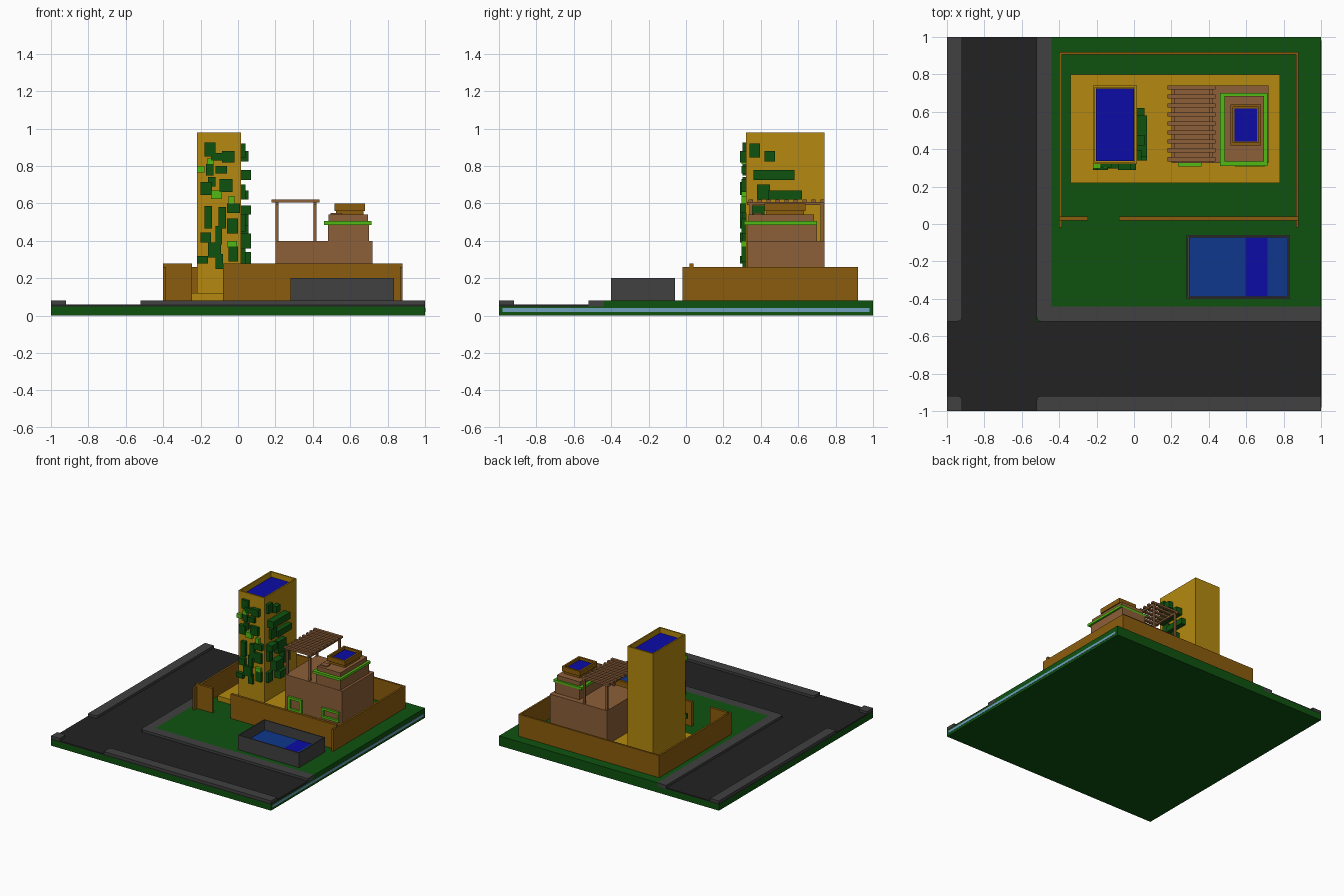
import bpy, bmesh

cube = bpy.data.objects.get("Cube")
if cube:
    bpy.data.objects.remove(cube, do_unlink=True)


def material(name, rgb):
    m = bpy.data.materials.new(name)
    m.use_nodes = True
    m.diffuse_color = (*rgb, 1)
    m.node_tree.nodes["Principled BSDF"].inputs["Base Color"].default_value = (*rgb, 1)
    return m


GRASS = material("dark green", (0.0045, 0.085, 0.005))
ROAD = material("asphalt", (0.016, 0.016, 0.016))
STONE = material("grey stone", (0.052, 0.052, 0.052))
GOLD = material("gold", (0.46, 0.255, 0.005))
OCHRE = material("ochre", (0.26, 0.108, 0.004))
BROWN = material("clay brown", (0.262, 0.114, 0.04))
LIME = material("bright green", (0.085, 0.48, 0.007))
DEEP = material("deep blue", (0.0035, 0.0035, 0.38))
WATER = material("pool blue", (0.0045, 0.038, 0.26))
SKY = material("pale blue", (0.16, 0.36, 0.53))


def boxes(name, mat, items, corner=None):
    """One object from boxes (x0, x1, y0, y1, z0, z1); corner = xy of an upright edge to round."""
    bm = bmesh.new()
    for x0, x1, y0, y1, z0, z1 in items:
        vs = bmesh.ops.create_cube(bm, size=1)["verts"]
        for v in vs:
            v.co = ((x0, x1)[v.co.x > 0], (y0, y1)[v.co.y > 0], (z0, z1)[v.co.z > 0])
    if corner:
        edges = [e for e in bm.edges if all(
            abs(v.co.x - corner[0]) + abs(v.co.y - corner[1]) < 1e-4 for v in e.verts)]
        bmesh.ops.bevel(bm, geom=edges, offset=0.02, segments=3, profile=0.5, affect='EDGES')
    me = bpy.data.meshes.new(name)
    bm.to_mesh(me)
    bm.free()
    me.materials.append(mat)
    ob = bpy.data.objects.new(name, me)
    bpy.context.collection.objects.link(ob)
    return ob


def tray(name, mat, x0, x1, y0, y1, z0, z1, floor, rim):
    """Open-topped block: the top face is inset by the rim and pushed down to the floor."""
    ob = boxes(name, mat, [(x0, x1, y0, y1, z0, z1)])
    bm = bmesh.new()
    bm.from_mesh(ob.data)
    top = max(bm.faces, key=lambda f: f.calc_center_median().z)
    bmesh.ops.inset_region(bm, faces=[top], thickness=rim)
    inner = bmesh.ops.extrude_face_region(bm, geom=[top])
    for v in (g for g in inner["geom"] if isinstance(g, bmesh.types.BMVert)):
        v.co.z = floor
    if top.is_valid:
        bmesh.ops.delete(bm, geom=[top], context='FACES')
    bm.to_mesh(ob.data)
    bm.free()
    return ob


def frame(name, mat, x0, x1, z0, z1, t, y0, y1):
    """Upright rectangular frame facing the front."""
    boxes(name, mat, [(x0, x0 + t, y0, y1, z0, z1), (x1 - t, x1, y0, y1, z0, z1),
                      (x0 + t, x1 - t, y0, y1, z1 - t, z1), (x0 + t, x1 - t, y0, y1, z0, z0 + t)])


# Ground, road, pavements
boxes("ground_slab", GRASS, [(-1, 1, -1, 1, 0, 0.05)])
boxes("side_strip", SKY, [(0.998, 1.002, -0.98, 0.98, 0.02, 0.04)])
boxes("road", ROAD, [(-1, -0.52, -1, 1, 0.05, 0.06), (-0.52, 1, -1, -0.52, 0.05, 0.06)])
boxes("pavement_left", STONE, [(-1, -0.92, -0.52, 1, 0.06, 0.08)], (-0.92, -0.52))
boxes("pavement_corner", STONE, [(-1, -0.92, -1, -0.92, 0.06, 0.08)], (-0.92, -0.92))
boxes("pavement_front", STONE, [(-0.52, 1, -1, -0.92, 0.06, 0.08)], (-0.52, -0.92))
boxes("pavement_inner_front", STONE, [(-0.52, 1, -0.52, -0.44, 0.05, 0.08)], (-0.52, -0.52))
boxes("pavement_inner_side", STONE, [(-0.52, -0.44, -0.44, 1, 0.05, 0.08)])
boxes("lawn", GRASS, [(-0.44, 1, -0.44, 1, 0.05, 0.08)])

# Garden wall with a gate gap, and the terrace
boxes("garden_wall", OCHRE, [
    (-0.40, -0.385, -0.02, 0.92, 0.08, 0.26), (0.865, 0.88, -0.02, 0.92, 0.08, 0.26),
    (-0.385, 0.865, 0.905, 0.92, 0.08, 0.26)])
boxes("front_wall", OCHRE, [
    (-0.40, -0.245, 0.02, 0.04, 0.08, 0.28), (-0.08, 0.88, 0.02, 0.04, 0.08, 0.28)])
boxes("terrace", GOLD, [(-0.34, 0.78, 0.22, 0.80, 0.08, 0.12)])

# Tower with a roof tank
tray("tower", GOLD, -0.22, 0.015, 0.32, 0.74, 0.12, 0.98, 0.93, 0.016)
boxes("tower_water", DEEP, [(-0.204, -0.001, 0.336, 0.724, 0.925, 0.94)])

# Climbing plants on the tower: front pads (x0, x1, z0, z1), side pads (y0, y1, z0, z1)
front_dark = [
    (-.18, -.12, .85, .925), (-.145, -.08, .83, .87), (-.085, -.02, .82, .88), (-.17, -.13, .75, .81),
    (-.12, -.06, .76, .80), (-.2, -.14, .645, .715), (-.16, -.12, .69, .74), (-.10, -.03, .66, .73),
    (-.18, -.14, .465, .585), (-.105, -.065, .465, .58), (-.06, 0, .44, .52), (-.2, -.145, .39, .445),
    (-.12, -.085, .38, .48), (-.16, -.09, .31, .39), (-.22, -.16, .28, .32), (-.12, -.08, .25, .33),
    (-.05, 0, .29, .37), (-.06, .01, .55, .60)]
front_lime = [(-.22, -.18, .765, .80), (-.145, -.085, .625, .67), (-.05, -.02, .555, .64),
              (-.055, -.005, .365, .40), (-.165, -.13, .81, .84)]
side_dark = [
    (.34, .395, .845, .92), (.42, .475, .825, .88), (.36, .58, .725, .78), (.38, .45, .62, .70),
    (.44, .62, .62, .67), (.34, .42, .54, .59), (.35, .40, .45, .54), (.45, .55, .48, .58),
    (.40, .50, .36, .44), (.34, .40, .28, .36), (.52, .60, .38, .50), (.45, .55, .28, .34)]
boxes("front_vines", GRASS, [(a, b, 0.302 - 0.006 * (i % 3), 0.322, c, d)
                             for i, (a, b, c, d) in enumerate(front_dark)])
boxes("front_blossoms", LIME, [(a, b, 0.297, 0.322, c, d) for a, b, c, d in front_lime])
boxes("side_vines", GRASS, [(0.013, (0.04, 0.055, 0.07)[i % 3], a, b, c, d)
                            for i, (a, b, c, d) in enumerate(side_dark)])

# House: main storey, upper storey, planted ledge
boxes("house_lower", BROWN, [(0.20, 0.72, 0.325, 0.74, 0.12, 0.40)])
boxes("house_upper", BROWN, [(0.48, 0.70, 0.328, 0.70, 0.40, 0.487),
                             (0.485, 0.695, 0.335, 0.685, 0.487, 0.54)])
boxes("planted_ledge", LIME, [(0.46, 0.715, 0.31, 0.70, 0.485, 0.505)])
boxes("roof_hatch", BROWN, [(0.495, 0.555, 0.36, 0.405, 0.54, 0.548)])
frame("door_frame", LIME, 0.235, 0.36, 0.12, 0.235, 0.02, 0.308, 0.326)
frame("window_frame", LIME, 0.54, 0.70, 0.14, 0.225, 0.018, 0.308, 0.326)

# Rooftop tank
boxes("tank_base", OCHRE, [(0.525, 0.67, 0.43, 0.63, 0.54, 0.565)])
tray("roof_tank", OCHRE, 0.515, 0.68, 0.42, 0.64, 0.56, 0.60, 0.575, 0.022)
boxes("tank_water", DEEP, [(0.537, 0.658, 0.442, 0.618, 0.57, 0.583)])

# Pergola: posts, beams and slats
boxes("pergola_posts", BROWN, [(x, x + 0.016, y, y + 0.016, 0.40, 0.60)
                               for x in (0.20, 0.405) for y in (0.34, 0.72)])
boxes("pergola_beams", BROWN, [(x, x + 0.016, 0.325, 0.74, 0.592, 0.608) for x in (0.20, 0.405)])
boxes("pergola_slats", BROWN, [(0.18, 0.435, y, y + 0.022, 0.604, 0.62)
                               for y in (0.335 + 0.048 * i for i in range(9))])

# Swimming pool
tray("pool_walls", STONE, 0.28, 0.835, -0.40, -0.06, 0.08, 0.20, 0.11, 0.013)
boxes("pool_water", WATER, [(0.293, 0.595, -0.387, -0.073, 0.10, 0.12),
                            (0.715, 0.822, -0.387, -0.073, 0.10, 0.12)])
boxes("pool_deep_band", DEEP, [(0.595, 0.715, -0.387, -0.073, 0.10, 0.12)])
